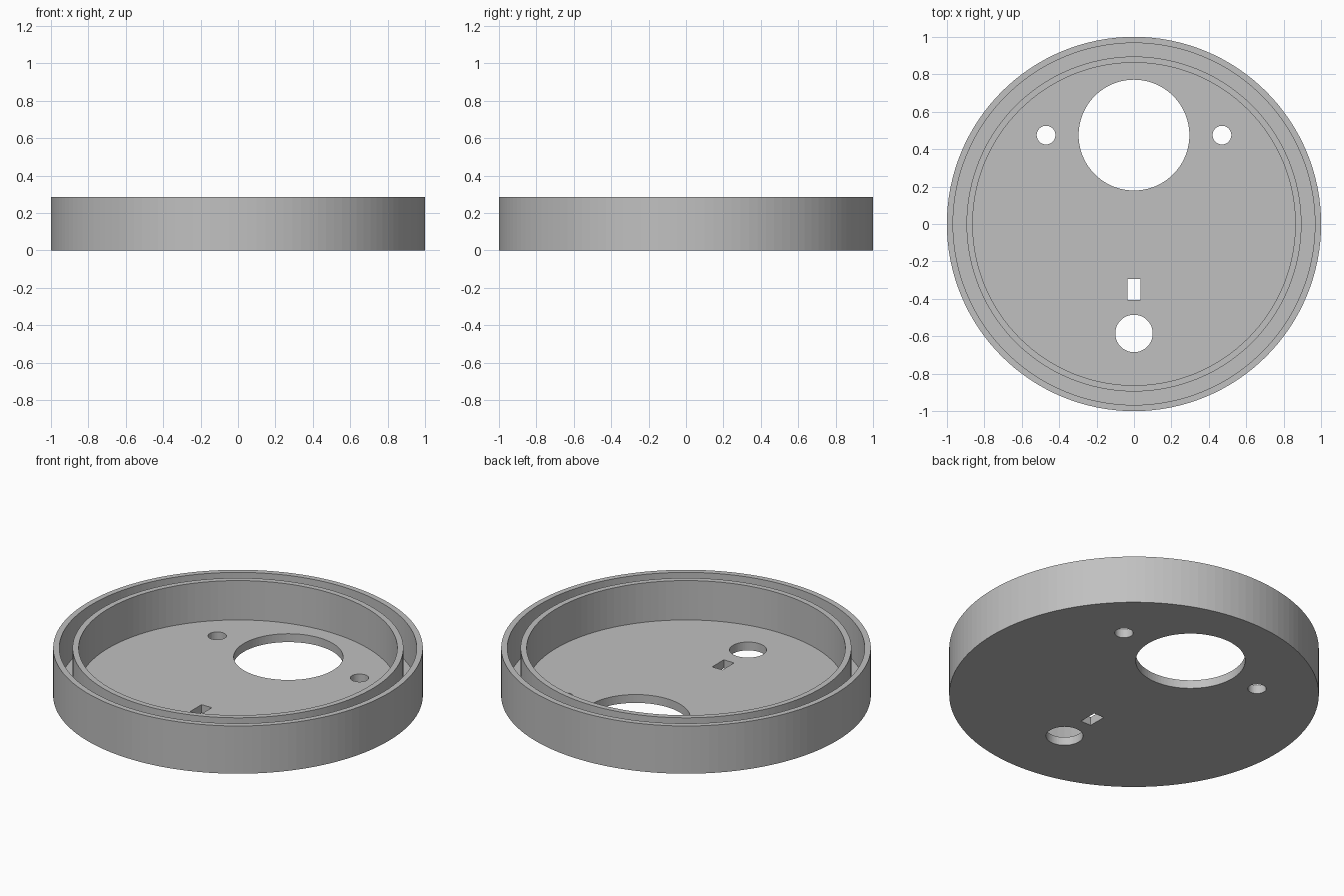
import bpy, bmesh, math

if "Cube" in bpy.data.objects:
    bpy.data.objects.remove(bpy.data.objects["Cube"])

SEGMENTS = 128
HEIGHT, FLOOR = 0.285, 0.05

grey = bpy.data.materials.new("plain grey")
grey.diffuse_color = (0.53, 0.53, 0.53, 1)
grey.use_nodes = True
grey.node_tree.nodes["Principled BSDF"].inputs["Base Color"].default_value = grey.diffuse_color


def finish(name, bm):
    bmesh.ops.recalc_face_normals(bm, faces=bm.faces)
    mesh = bpy.data.meshes.new(name)
    bm.to_mesh(mesh)
    bm.free()
    obj = bpy.data.objects.new(name, mesh)
    bpy.context.collection.objects.link(obj)
    return obj


def lathe(name, profile):
    """Revolve (radius, z) points around z, capping both ends of the profile."""
    bm = bmesh.new()
    rings = []
    for r, z in profile:
        rings.append([bm.verts.new((r * math.cos(a), r * math.sin(a), z))
                      for a in (2 * math.pi * i / SEGMENTS for i in range(SEGMENTS))])
    for low, high in zip(rings, rings[1:]):
        for i in range(SEGMENTS):
            j = (i + 1) % SEGMENTS
            bm.faces.new((low[i], low[j], high[j], high[i]))
    bm.faces.new(rings[0])
    bm.faces.new(rings[-1])
    return finish(name, bm)


def round_cutter(x, y, radius, sides):
    bm = bmesh.new()
    bmesh.ops.create_cone(bm, cap_ends=True, segments=sides, radius1=radius,
                          radius2=radius, depth=0.3)
    bmesh.ops.translate(bm, verts=bm.verts, vec=(x, y, 0))
    return finish("hole_cutter", bm)


def slot_cutter(x, y, width, length):
    bm = bmesh.new()
    bmesh.ops.create_cube(bm, size=1)
    bmesh.ops.scale(bm, verts=bm.verts, vec=(width, length, 0.3))
    bmesh.ops.translate(bm, verts=bm.verts, vec=(x, y, 0))
    return finish("slot_cutter", bm)


# Round tray: outer wall, groove, inner wall and floor in one profile
tray = lathe("round_tray", [
    (1.0, 0), (1.0, HEIGHT), (0.967, HEIGHT), (0.967, FLOOR),
    (0.895, FLOOR), (0.895, HEIGHT), (0.862, HEIGHT), (0.862, FLOOR)])
tray.data.materials.append(grey)

# Floor openings: large hole, two screw holes, small hole and slot
cutters = [
    round_cutter(0, 0.475, 0.296, 96),
    round_cutter(-0.47, 0.475, 0.05, 48),
    round_cutter(0.47, 0.475, 0.05, 48),
    round_cutter(0, -0.585, 0.1, 64),
    slot_cutter(0, -0.35, 0.068, 0.11),
]
bpy.context.view_layer.objects.active = tray
for cutter in cutters:
    cut = tray.modifiers.new("opening", 'BOOLEAN')
    cut.operation = 'DIFFERENCE'
    cut.solver = 'EXACT'
    cut.object = cutter
    bpy.ops.object.modifier_apply(modifier=cut.name)
    bpy.data.objects.remove(cutter)
